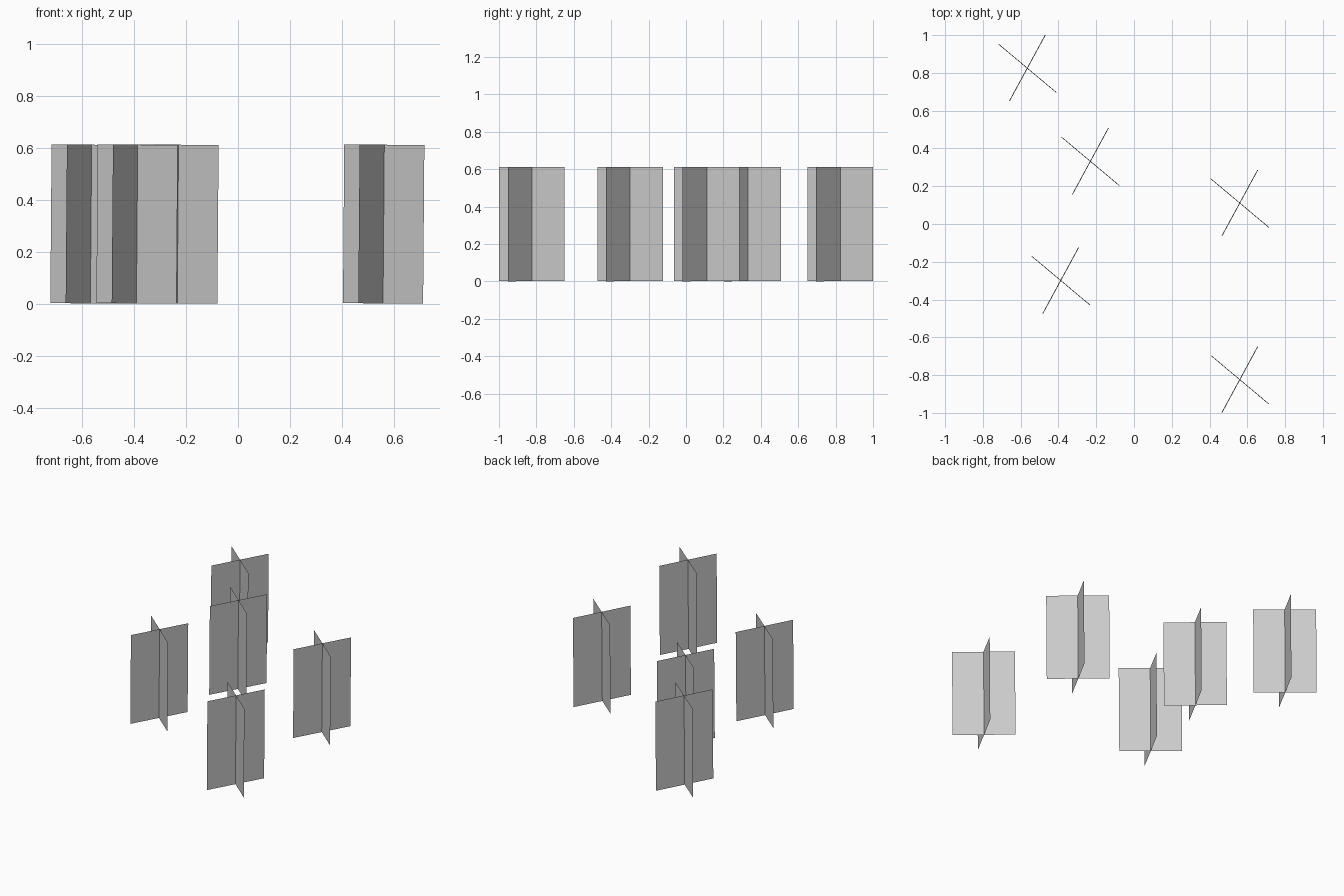
import bpy
from mathutils import Vector

if "Cube" in bpy.data.objects:
    bpy.data.objects.remove(bpy.data.objects["Cube"])

HEIGHT = 0.61
LEAN = 0.008                                  # slight tilt of every plant about y
HALF_WIDTHS = [(0.154, -0.129), (0.095, 0.175)]   # half-width vectors of the crossed cards
CENTRES = [(-0.565, 0.825), (-0.231, 0.332), (0.56, 0.111),
           (-0.388, -0.299), (0.56, -0.824)]


def crossed_cards(name, cx, cy):
    """Two upright intersecting cards forming one plant."""
    verts, faces = [], []
    for hx, hy in HALF_WIDTHS:
        start = len(verts)
        for side, up in ((-1, -0.5), (1, -0.5), (1, 0.5), (-1, 0.5)):
            x, y, z = side * hx, side * hy, up * HEIGHT
            verts.append(Vector((x + LEAN * z, y, z - LEAN * x)))
        faces.append(range(start, start + 4))
    mesh = bpy.data.meshes.new(name)
    mesh.from_pydata(verts, [], [tuple(f) for f in faces])
    obj = bpy.data.objects.new(name, mesh)
    obj.location = (cx, cy, HEIGHT / 2 + LEAN * HALF_WIDTHS[0][0])
    bpy.context.collection.objects.link(obj)


# Scattered patch of plants
for i, (cx, cy) in enumerate(CENTRES, 1):
    crossed_cards(f"plant_cards_{i}", cx, cy)
